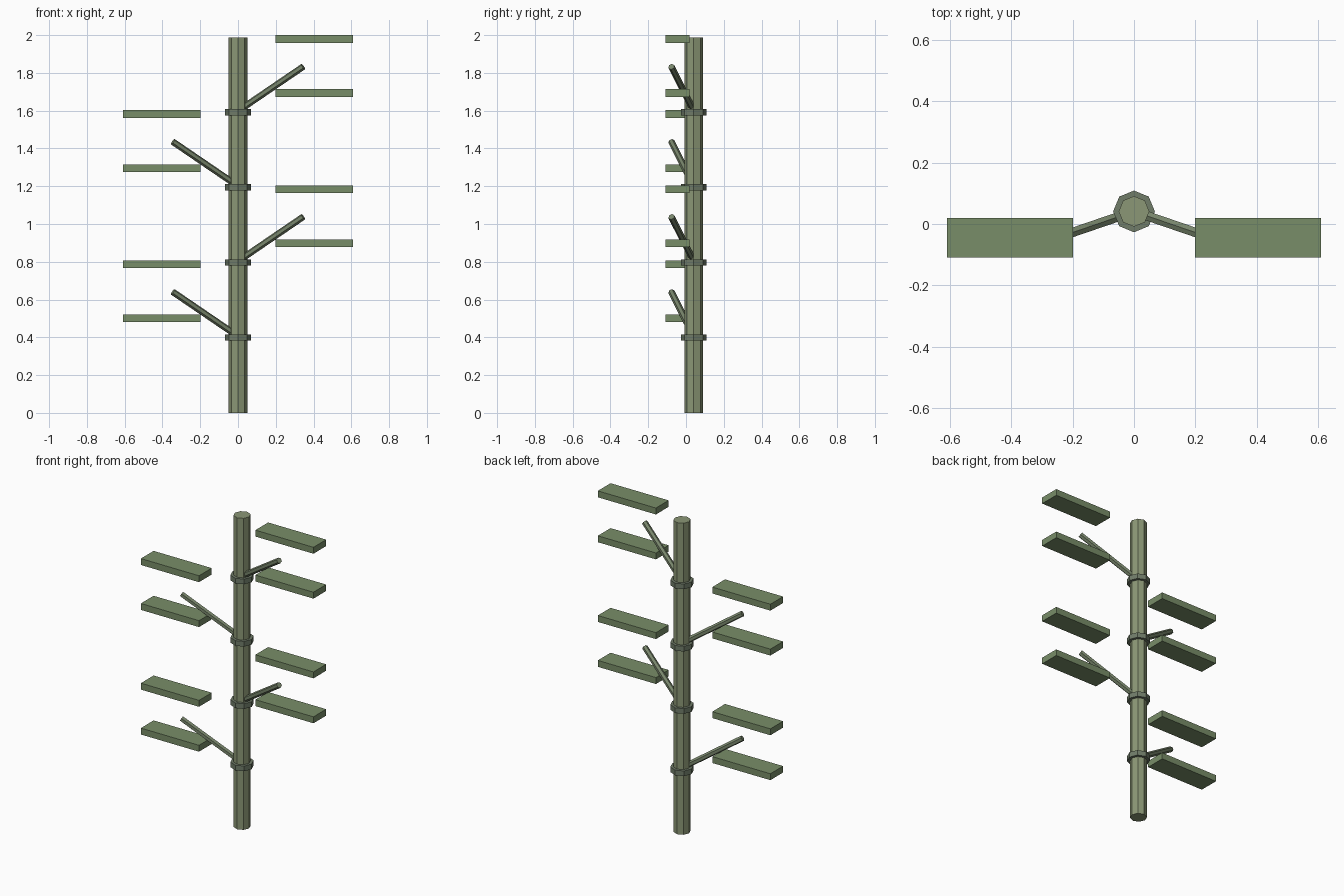
import bpy, math
from mathutils import Vector

if "Cube" in bpy.data.objects:
    bpy.data.objects.remove(bpy.data.objects["Cube"])

STEP = 0.3975      # distance between stalk joints
AXIS_Y = 0.041     # stalk axis


def material(name, rgb):
    m = bpy.data.materials.new(name)
    m.diffuse_color = (*rgb, 1)
    m.use_nodes = True
    m.node_tree.nodes["Principled BSDF"].inputs["Base Color"].default_value = m.diffuse_color
    return m


stalk_mat = material("stalk_green", (0.26, 0.31, 0.18))
joint_mat = material("joint_green", (0.16, 0.20, 0.14))
twig_mat = material("twig_green", (0.19, 0.24, 0.15))
leaf_mat = material("leaf_green", (0.19, 0.27, 0.14))


def rod(name, a, b, radius, sides, mat):
    """Flat-sided cylinder running from a to b."""
    a, b = Vector(a), Vector(b)
    d = b - a
    bpy.ops.mesh.primitive_cylinder_add(vertices=sides, radius=radius,
                                        depth=d.length, location=(a + b) / 2)
    ob = bpy.context.object
    if d.x or d.y:
        ob.rotation_euler = d.to_track_quat('Z', 'Y').to_euler()
    ob.name = name
    ob.data.materials.append(mat)


def leaf(name, side, z):
    bpy.ops.mesh.primitive_cube_add(size=1, location=(side * 0.404, -0.045, z))
    ob = bpy.context.object
    ob.scale = (0.41, 0.128, 0.041)
    ob.name = name
    ob.data.materials.append(leaf_mat)


# Main stalk
rod("stalk", (0, AXIS_Y, 0), (0, AXIS_Y, 5 * STEP), 0.05, 8, stalk_mat)

# Joints, each with a twig and two leaves on alternating sides
for i in range(1, 5):
    z = i * STEP
    side = -1 if i % 2 else 1
    rod(f"joint_{i}", (0, AXIS_Y, z - 0.015), (0, AXIS_Y, z + 0.018),
        0.068, 8, joint_mat)
    rod(f"twig_{i}", (0, AXIS_Y, z + 0.008), (side * 0.345, -0.077, z + 0.243),
        0.0175, 6, twig_mat)
    leaf(f"lower_leaf_{i}", side, z + 0.103)
    leaf(f"upper_leaf_{i}", side, z + 0.3895)
